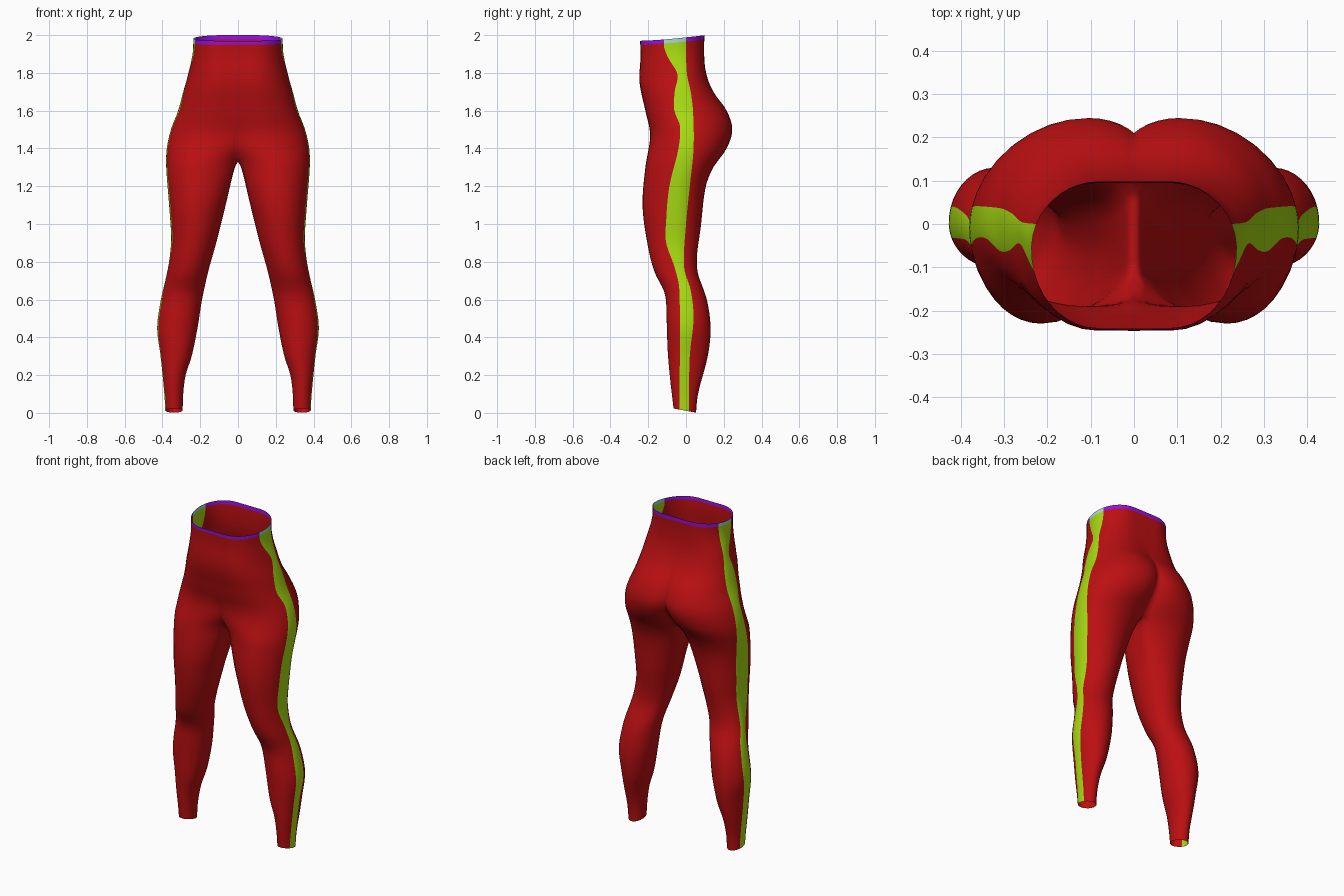
import bpy, math

if "Cube" in bpy.data.objects:
    bpy.data.objects.remove(bpy.data.objects["Cube"])

# ---- profiles: (height, value) ----
OUTER = [(0, .385), (.1, .39), (.3, .41), (.45, .428), (.6, .408), (.7, .385), (.8, .365), (.92, .354),
         (1.1, .365), (1.3, .38), (1.4, .377), (1.5, .355), (1.6, .317), (1.7, .29), (1.8, .262), (1.9, .24), (2, .236)]
INNER = [(0, .293), (.1, .29), (.2, .277), (.3, .245), (.45, .214), (.6, .19), (.75, .157), (.9, .115),
         (1.1, .065), (1.25, .03), (1.33, .008)]
FRONT = [(0, -.065), (.3, -.095), (.5, -.103), (.63, -.112), (.75, -.168), (.9, -.205), (1.1, -.23), (1.3, -.215),
         (1.47, -.19), (1.6, -.215), (1.75, -.245), (1.9, -.24), (2, -.245)]
BACK = [(0, .052), (.1, .063), (.3, .115), (.45, .13), (.6, .11), (.77, .058), (1, .08), (1.2, .105), (1.3, .145),
        (1.4, .215), (1.5, .245), (1.6, .215), (1.7, .145), (1.8, .105), (1.9, .095), (2, .1)]
STRIPE_FRONT = [(0, -.035), (.65, -.035), (.77, -.06), (.9, -.105), (1.02, -.105), (1.2, -.088), (1.4, -.04),
                (1.52, -.032), (1.6, -.062), (1.7, -.06), (1.79, -.045), (1.87, -.09), (1.93, -.115), (2, -.115)]
STRIPE_BACK = [(0, .015), (.3, .02), (.5, .04), (.65, .025), (.77, -.01), (1, 0), (1.2, .02), (1.4, .04),
               (1.6, .037), (1.7, .025), (1.8, .004), (2, 0)]
LOBE_X = [(1.33, .19), (1.42, .135), (1.5, .105), (1.7, .09), (2, .08)]
CLEFT_BACK = [(1.33, .5), (1.42, .3), (1.5, .16), (1.65, .06), (1.8, 0), (2, 0)]
CLEFT_FRONT = [(1.33, .5), (1.4, .17), (1.5, .03), (1.6, 0), (2, 0)]
CROTCH = 1.33
EXT, SIDE, BAND, INSIDE = 5, 8, 4, 7      # segment counts around a ring


def sample(prof, z):
    """Smooth cubic interpolation through a profile."""
    n = len(prof)
    z = min(max(z, prof[0][0]), prof[-1][0])
    i = 0
    while i < n - 2 and z > prof[i + 1][0]:
        i += 1

    def slope(k):
        a, b = prof[max(k - 1, 0)], prof[min(k + 1, n - 1)]
        return (b[1] - a[1]) / (b[0] - a[0])
    (z0, v0), (z1, v1) = prof[i], prof[i + 1]
    h = z1 - z0
    t = (z - z0) / h
    return ((2*t**3 - 3*t*t + 1) * v0 + (t**3 - 2*t*t + t) * h * slope(i)
            + (3*t*t - 2*t**3) * v1 + (t**3 - t*t) * h * slope(i + 1))


def ring(z, body):
    """Half cross-section, front to back round the outside, then the inner thigh."""
    xo, yf, yb = (sample(p, z) for p in (OUTER, FRONT, BACK))
    lo, hi = sample(STRIPE_FRONT, z), sample(STRIPE_BACK, z)
    yc = (lo + hi) / 2
    if body:
        xc = sample(LOBE_X, z)
        xi, f = 0, 1
        df, db = sample(CLEFT_FRONT, z), sample(CLEFT_BACK, z)
    else:
        xi = sample(INNER, z)
        xc = (xi + xo) / 2
        f = 1 - .134 * min(1, (CROTCH - z) / .3)
        df = db = .5
    rf, rb, w = yc - yf, yb - yc, xc - xi

    def ext(s, r, d):
        a = math.radians(60) * s
        return (xc - w * f * math.sin(a) / math.sin(math.radians(60)), yc + r * (1 - 2 * d * (1 - math.cos(a))))

    def side(t):
        return (xc + (xo - xc) * math.cos(t), yc + (rf if t < 0 else rb) * math.sin(t))
    tl = math.asin(max(-.95, (lo - yc) / rf))
    th = math.asin(min(.95, (hi - yc) / rb))
    q = math.pi / 2
    pts = [ext(1 - i / EXT, -rf, df) for i in range(EXT)]
    for a, b, n in ((-q, tl, SIDE), (tl, th, BAND), (th, q, SIDE)):
        pts += [side(a + (b - a) * i / n) for i in range(n)]
    pts += [ext(i / EXT, rb, db) for i in range(EXT + 1)]
    if not body or z == CROTCH:
        y0, y1 = pts[-1][1], pts[0][1]
        for i in range(1, INSIDE):
            u = i / INSIDE
            pts.append((xc - w * (f + (1 - f) * math.sin(math.pi * u)), y0 + (y1 - y0) * u))
    out = []
    for x, y in pts:
        zz = z
        if z > 1.75:      # waist rises towards the back
            zz += (.03 * max(0, (y + .245) / .345) ** 1.5 - .005) * (z - 1.75) / .225
        if z < .15:       # ankle hem drops towards the back
            zz -= .2 * y * (1 - z / .15)
        out.append((0 if body and abs(x) < 1e-6 else x, y, zz))
    return out


def material(name, rgb):
    m = bpy.data.materials.new(name)
    m.diffuse_color = (*rgb, 1)
    m.use_nodes = True
    m.node_tree.nodes["Principled BSDF"].inputs["Base Color"].default_value = m.diffuse_color
    return m


# ---- ring heights: legs, hips, then the thin waistband ----
LEG_ROWS, HIP_ROWS = 48, 28
rows = [(.011 + (CROTCH - .011) * i / LEG_ROWS, False) for i in range(LEG_ROWS)]
rows += [(CROTCH, True)]
rows += [(CROTCH + (1.954 - CROTCH) * i / HIP_ROWS, True) for i in range(1, HIP_ROWS + 1)]
rows += [(1.975, True)]

verts, faces, mats, starts = [], [], [], []
for z, body in rows:
    starts.append(len(verts))
    verts += ring(z, body)

ARC = 2 * EXT + 2 * SIDE + BAND
FULL = ARC + INSIDE
for r in range(len(rows) - 1):
    a, b = starts[r], starts[r + 1]
    for i in range(FULL if r < LEG_ROWS else ARC):
        j = (i + 1) % FULL
        faces.append((a + i, a + j, b + j, b + i))
        striped = EXT + SIDE <= i < EXT + SIDE + BAND
        waistband = r == len(rows) - 2
        mats.append((3 if striped else 2) if waistband else (1 if striped else 0))

# ---- leggings: right half, mirrored ----
mesh = bpy.data.meshes.new("leggings")
mesh.from_pydata(verts, [], faces)
for m in (material("red_fabric", (.5, .005, .006)), material("lime_stripe", (.38, .7, .006)),
          material("purple_waistband", (.3, .006, .76)), material("pale_blue_waistband", (.4, .68, .68))):
    mesh.materials.append(m)
for p, k in zip(mesh.polygons, mats):
    p.material_index = k
    p.use_smooth = True
leggings = bpy.data.objects.new("leggings", mesh)
bpy.context.collection.objects.link(leggings)
mirror = leggings.modifiers.new("mirror", 'MIRROR')
mirror.use_clip = True
mirror.merge_threshold = .0005
